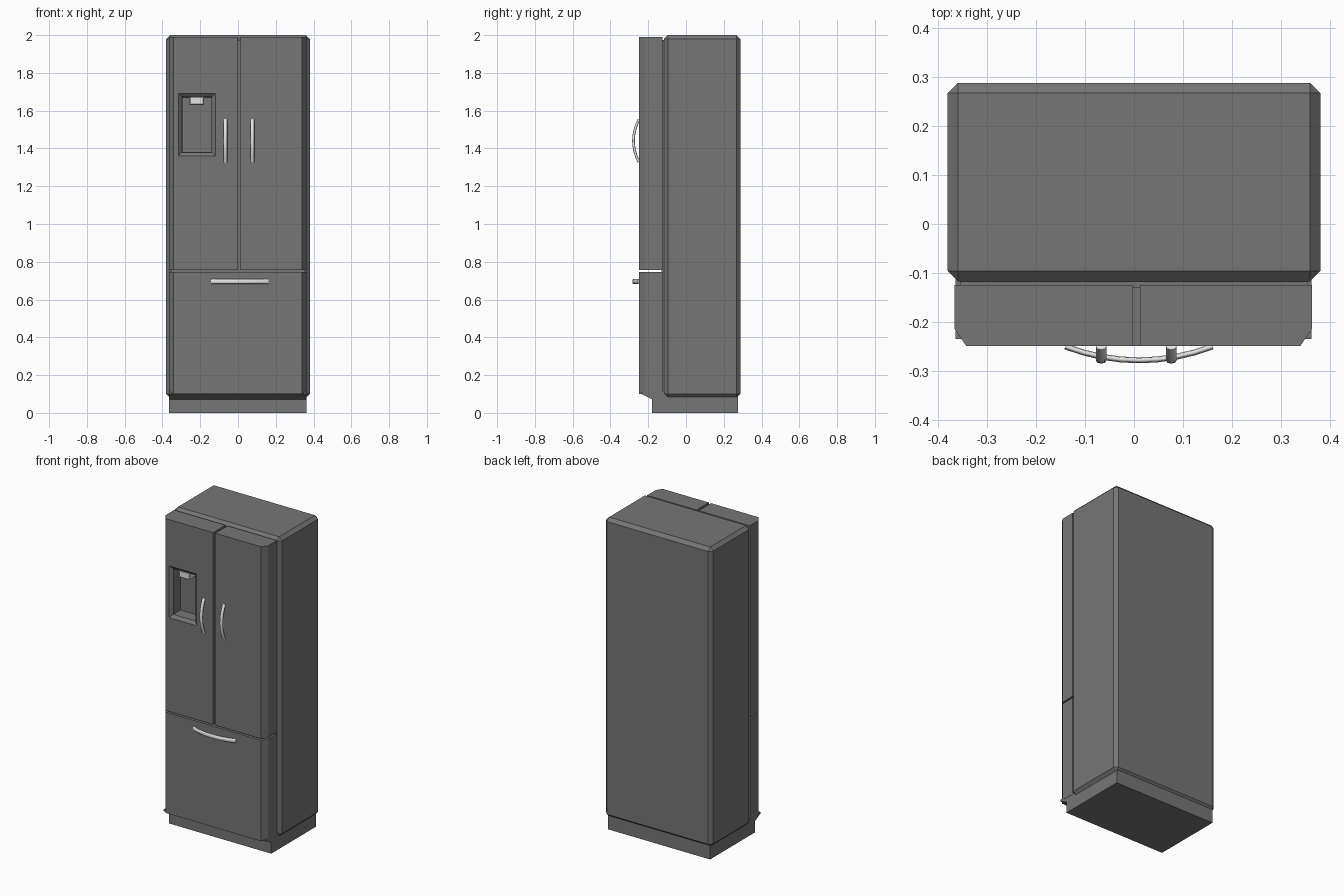
import bpy, bmesh, math
from mathutils import Vector

if "Cube" in bpy.data.objects:
    bpy.data.objects.remove(bpy.data.objects["Cube"])


def material(name, rgb):
    m = bpy.data.materials.new(name)
    m.diffuse_color = (*rgb, 1)
    m.use_nodes = True
    m.node_tree.nodes["Principled BSDF"].inputs["Base Color"].default_value = m.diffuse_color
    return m


GREY = material("dark_grey", (0.18, 0.18, 0.18))
LIGHT = material("light_silver", (0.78, 0.78, 0.78))


def finish(name, bm, mat):
    bmesh.ops.recalc_face_normals(bm, faces=bm.faces[:])
    me = bpy.data.meshes.new(name)
    bm.to_mesh(me)
    bm.free()
    me.materials.append(mat)
    ob = bpy.data.objects.new(name, me)
    bpy.context.collection.objects.link(ob)
    return ob


def prism(points, direction):
    """Extrude a closed 3D outline along a direction."""
    bm = bmesh.new()
    f = bm.faces.new([bm.verts.new(p) for p in points])
    ext = bmesh.ops.extrude_face_region(bm, geom=[f], use_keep_orig=True)
    vs = [e for e in ext["geom"] if isinstance(e, bmesh.types.BMVert)]
    bmesh.ops.translate(bm, verts=vs, vec=direction)
    bmesh.ops.recalc_face_normals(bm, faces=bm.faces[:])
    return bm


def box(x0, x1, y0, y1, z0, z1, bevel=0):
    bm = prism([(x0, y0, z0), (x1, y0, z0), (x1, y1, z0), (x0, y1, z0)], (0, 0, z1 - z0))
    if bevel:
        bmesh.ops.bevel(bm, geom=bm.edges[:], offset=bevel, segments=1, affect='EDGES')
    return bm


def panel(x0, x1, z0, z1, left, right):
    """Door slab with chamfered outer front corners."""
    yb, yf, yc, c = -0.124, -0.249, -0.214, 0.024
    p = [(x0, yb, z0)]
    p += [(x0, yc, z0), (x0 + c, yf, z0)] if left else [(x0, yf, z0)]
    p += [(x1 - c, yf, z0), (x1, yc, z0)] if right else [(x1, yf, z0)]
    p += [(x1, yb, z0)]
    return prism(p, (0, 0, z1 - z0))


def handle(name, centre, axis, half, radii):
    """Bowed bar swept as an eight sided tube; radii = (across, depth)."""
    bm = bmesh.new()
    axis = Vector(axis)
    across = axis.cross(Vector((0, 1, 0)))
    rings = []
    n = 8
    for i in range(n + 1):
        t = -1 + 2 * i / n
        c = Vector(centre) + axis * half * t + Vector((0, -0.028 * (1 - t * t), 0))
        tangent = (axis * half + Vector((0, 0.056 * t, 0))).normalized()
        depth = tangent.cross(across)
        rings.append([bm.verts.new(c + across * radii[0] * math.cos(a) + depth * radii[1] * math.sin(a))
                      for a in (math.tau * k / 8 for k in range(8))])
    for a, b in zip(rings, rings[1:]):
        for k in range(8):
            f = bm.faces.new((a[k], a[(k + 1) % 8], b[(k + 1) % 8], b[k]))
            f.smooth = True
    bm.faces.new(rings[0])
    bm.faces.new(rings[-1])
    return finish(name, bm, LIGHT)


# Cabinet body, door seal strip and toe base
finish("cabinet", box(-0.38, 0.38, -0.117, 0.288, 0.08, 2.0, 0.021), GREY)
finish("door_seal", box(-0.355, 0.355, -0.13, -0.11, 0.11, 1.975), GREY)
finish("toe_base", prism([(-0.364, y, z) for y, z in
       ((-0.18, 0), (0.276, 0), (0.276, 0.11), (-0.235, 0.11), (-0.235, 0.1), (-0.18, 0.072))],
       (0.726, 0, 0)), GREY)

# Freezer drawer and right door
finish("freezer_drawer", panel(-0.366, 0.363, 0.1, 0.747, True, True), GREY)
finish("right_door", panel(0.012, 0.363, 0.757, 1.989, False, True), GREY)

# Left door with the dispenser recess cut into its front
bm = panel(-0.366, -0.003, 0.757, 1.989, True, False)
for co, no in (((-0.315, 0, 0), (1, 0, 0)), ((-0.12, 0, 0), (1, 0, 0)),
               ((0, 0, 1.36), (0, 0, 1)), ((0, 0, 1.692), (0, 0, 1))):
    bmesh.ops.bisect_plane(bm, geom=bm.verts[:] + bm.edges[:] + bm.faces[:],
                           plane_co=co, plane_no=no)
niche = min(bm.faces, key=lambda f: (f.calc_center_median() - Vector((-0.2175, -0.249, 1.526))).length)
for thickness, depth in ((0.004, -0.004), (0.015, -0.012), (0.002, -0.07)):
    bmesh.ops.inset_region(bm, faces=[niche], thickness=thickness, depth=0, use_even_offset=True)
    bmesh.ops.translate(bm, verts=niche.verts[:], vec=(0, -depth, 0))
finish("left_door", bm, GREY)

# Dispenser spout
finish("dispenser_spout", box(-0.256, -0.18, -0.235, -0.16, 1.63, 1.674, 0.004), LIGHT)

# Handles
for side, x in (("left", -0.067), ("right", 0.076)):
    handle(side + "_door_handle", (x, -0.25, 1.44), (0, 0, 1), 0.112, (0.011, 0.007))
handle("drawer_handle", (0.01, -0.25, 0.696), (1, 0, 0), 0.15, (0.014, 0.006))
